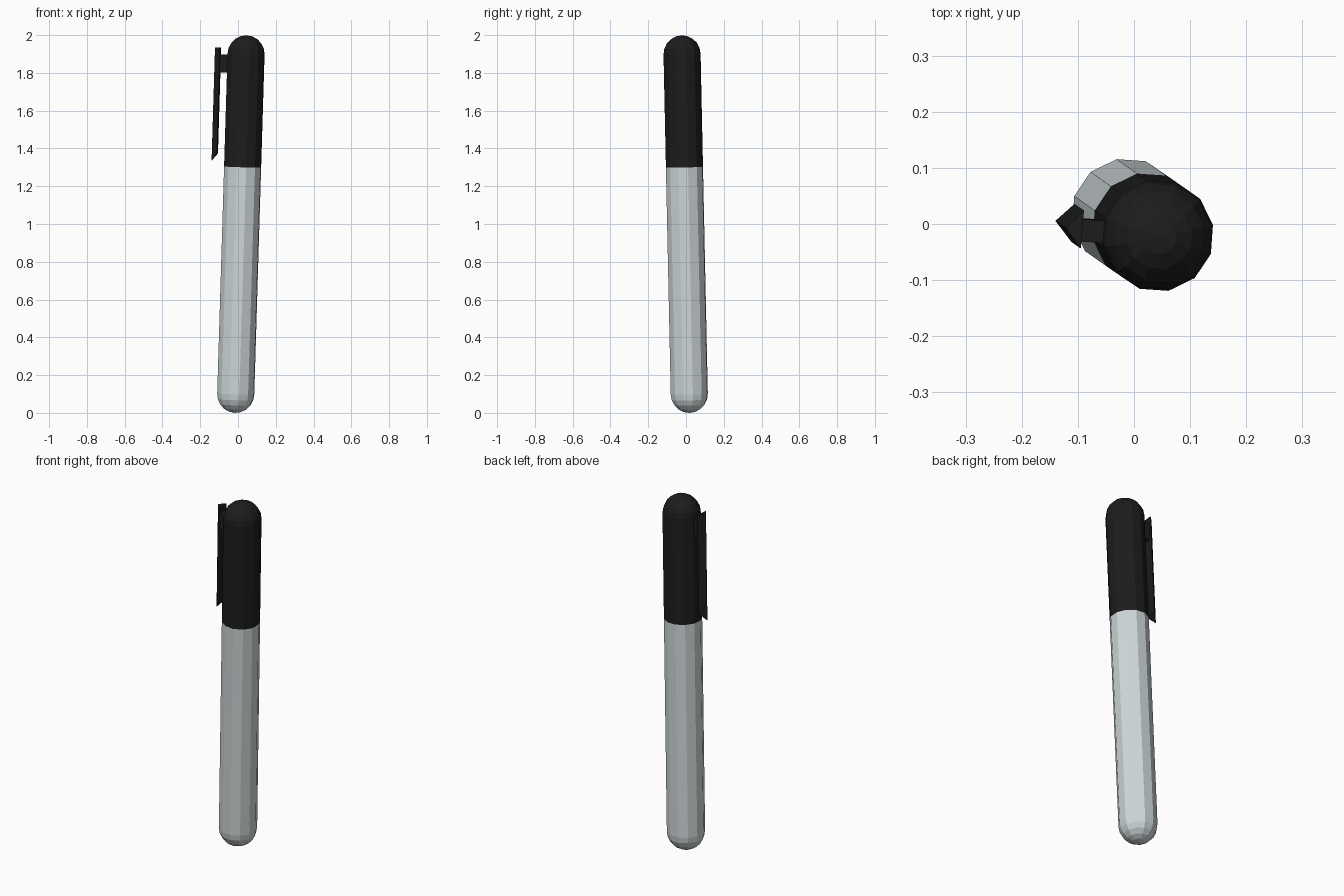
import bpy, bmesh, math
from mathutils import Matrix, Vector

cube = bpy.data.objects.get("Cube")
if cube:
    bpy.data.objects.remove(cube)

RADIUS, SIDES, RINGS, SEAM, LENGTH = 0.1, 12, 5, 1.303, 2.0
AXIS = Vector((0.0303, -0.0213, 1))
# Slight lean of the whole pen
LEAN = Matrix.Translation((-0.015, 0.0195, 0)) @ \
    Vector((0, 0, 1)).rotation_difference(AXIS).to_matrix().to_4x4()
FACET = math.radians(11)


def material(name, colour):
    mat = bpy.data.materials.new(name)
    mat.use_nodes = True
    mat.diffuse_color = colour
    mat.node_tree.nodes["Principled BSDF"].inputs["Base Color"].default_value = colour
    return mat


BLACK = material("black plastic", (0.012, 0.012, 0.012, 1))
GREY = material("pale grey plastic", (0.62, 0.68, 0.69, 1))


def make(name, bm, mat, turn):
    bmesh.ops.remove_doubles(bm, verts=bm.verts, dist=0.0001)
    bmesh.ops.recalc_face_normals(bm, faces=bm.faces)
    mesh = bpy.data.meshes.new(name)
    bm.to_mesh(mesh)
    bm.free()
    mesh.materials.append(mat)
    obj = bpy.data.objects.new(name, mesh)
    obj.matrix_world = LEAN @ Matrix.Rotation(turn, 4, "Z")
    bpy.context.collection.objects.link(obj)
    return obj


def lathe(name, profile, mat):
    bm = bmesh.new()
    verts = [bm.verts.new((r, 0, z)) for r, z in profile]
    edges = [bm.edges.new(pair) for pair in zip(verts, verts[1:])]
    bmesh.ops.spin(bm, geom=verts + edges, axis=(0, 0, 1), cent=(0, 0, 0),
                   angle=math.tau, steps=SIDES)
    return make(name, bm, mat, FACET)


def prism(name, lower, upper, mat, turn):
    bm = bmesh.new()
    a = [bm.verts.new(p) for p in lower]
    b = [bm.verts.new(p) for p in upper]
    bm.faces.new(a)
    bm.faces.new(b)
    for i in range(len(a)):
        j = (i + 1) % len(a)
        bm.faces.new((a[i], a[j], b[j], b[i]))
    return make(name, bm, mat, turn)


# Rounded end as (radius, distance from the tip)
dome = [(RADIUS * math.sin(t), RADIUS * (1 - math.cos(t)))
        for t in (i * math.pi / 2 / RINGS for i in range(RINGS + 1))]

# Barrel and cap meet at the seam
lathe("barrel", dome + [(RADIUS, SEAM), (0, SEAM)], GREY)
lathe("cap", [(r, LENGTH - d) for r, d in dome] + [(RADIUS, SEAM), (0, SEAM)], BLACK)

# Triangular clip with a slanted lower end
INNER, RIDGE, HALF = 0.136, 0.166, 0.034
section = [(INNER, -HALF), (RIDGE, 0), (INNER, HALF)]
prism("clip",
      [(x, y, 1.33 if x == RIDGE else 1.37) for x, y in section],
      [(x, y, 1.93) for x, y in section], BLACK, math.radians(175))

# Block joining clip to cap
block = [(0.09, -0.02), (INNER + 0.002, -0.02), (INNER + 0.002, 0.02), (0.09, 0.02)]
prism("clip_bridge", [(x, y, 1.8) for x, y in block],
      [(x, y, 1.895) for x, y in block], BLACK, math.radians(176))
